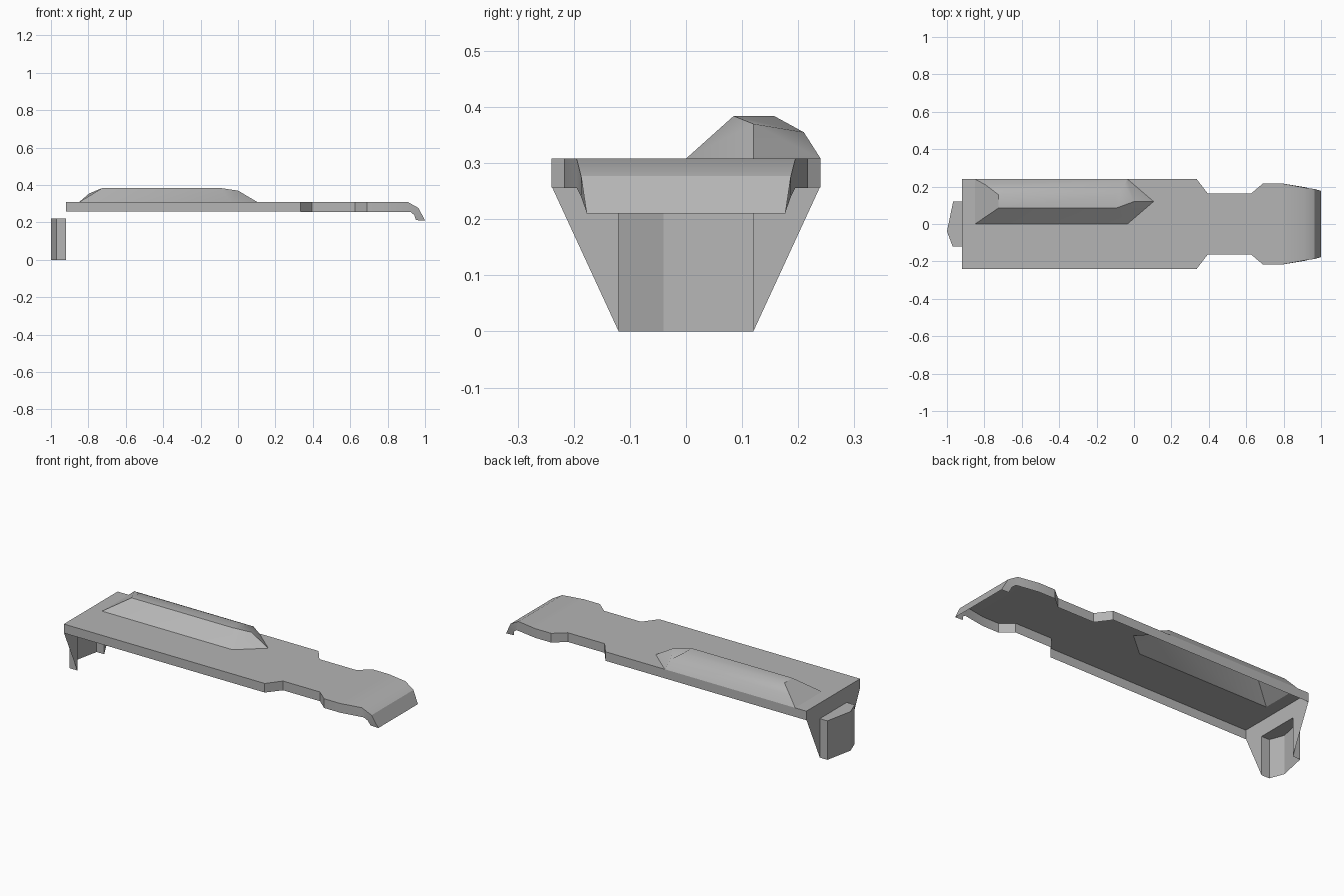
import bpy, bmesh, math
from mathutils import Vector

if "Cube" in bpy.data.objects:
    bpy.data.objects.remove(bpy.data.objects["Cube"])

T, B, W, BACK = 0.308, 0.26, 0.24, -0.92

# Dark grey finish
grey = bpy.data.materials.new("dark_grey")
grey.diffuse_color = (0.46, 0.46, 0.46, 1)
grey.use_nodes = True
grey.node_tree.nodes["Principled BSDF"].inputs["Base Color"].default_value = grey.diffuse_color


def shell(name, polys, outward):
    """Open sheet from polygons; the first polygon faces 'outward'."""
    bm = bmesh.new()
    cache = {}

    def vert(p):
        key = tuple(round(c, 4) for c in p)
        if key not in cache:
            cache[key] = bm.verts.new(key)
        return cache[key]

    faces = [bm.faces.new([vert(p) for p in poly]) for poly in polys]
    bmesh.ops.recalc_face_normals(bm, faces=faces)
    bm.normal_update()
    if faces[0].normal.dot(Vector(outward)) < 0:
        bmesh.ops.reverse_faces(bm, faces=faces)
    me = bpy.data.meshes.new(name)
    bm.to_mesh(me)
    bm.free()
    me.materials.append(grey)
    ob = bpy.data.objects.new(name, me)
    bpy.context.collection.objects.link(ob)
    bpy.ops.object.select_all(action='DESELECT')
    ob.select_set(True)
    bpy.context.view_layer.objects.active = ob
    bpy.ops.object.shade_smooth_by_angle(angle=math.radians(32))
    return ob


# Bulge key points: base outline, then crest
a0, a1 = (-0.85, 0, T), (-0.85, W, T)
b0, b1 = (-0.035, 0, T), (-0.035, W, T)
tip, nose = (0.105, 0.12, T), (0.0, 0.12, 0.37)
s0, s1, s2 = (-0.725, 0.085, 0.384), (-0.725, 0.157, 0.384), (-0.795, 0.21, 0.355)
e0, e1, e2 = (-0.095, 0.085, 0.384), (-0.095, 0.157, 0.384), (-0.05, 0.21, 0.355)

# Cover: top sheet (open under the bulge) with side skirts and curled tail
# station: top x, half width, top z, skirt bottom x, skirt bottom z
stations = [
    (BACK, W, T, BACK, B - 0.003), (0.335, W, T, 0.335, B - 0.003),
    (0.395, 0.162, T, 0.395, 0.256), (0.625, 0.162, T, 0.625, 0.256),
    (0.69, 0.217, T, 0.69, 0.256), (0.79, 0.217, T, 0.79, 0.256),
    (0.91, 0.195, T, 0.922, 0.256), (0.965, 0.187, 0.277, 0.942, 0.24),
    (1.0, 0.177, 0.21, 0.952, 0.212)]
x1 = stations[1][0]
cover = [[(BACK, -W, T), (x1, -W, T), (x1, W, T), b1, tip, b0, a0, a1, (BACK, W, T)]]
for i, (p, q) in enumerate(zip(stations, stations[1:])):
    if i > 0:
        cover.append([(p[0], -p[1], p[2]), (q[0], -q[1], q[2]),
                      (q[0], q[1], q[2]), (p[0], p[1], p[2])])
    for s in (-1, 1):
        top = [(p[0], s * p[1], p[2]), (q[0], s * q[1], q[2])]
        if i == 0 and s == 1:
            top = [(BACK, W, T), a1, b1, (x1, W, T)]
        cover.append(top + [(q[3], s * q[1], q[4]), (p[3], s * p[1], p[4])])
shell("cover", cover, (0, 0, 1))

# Offset raised bulge
shell("raised_bulge", [
    [s0, e0, e1, s1], [s1, e1, e2, s2], [s2, e2, b1, a1],
    [a0, b0, e0, s0], [b0, tip, nose, e0], [a0, s0, s1, s2, a1],
    [e0, nose, e2, e1], [nose, tip, b1, e2]], (0, 0, 1))

# Rear plate with an opening for the latch
half = [(W, T), (W, B), (0.12, 0), (0.12, 0.22)]
outline = half + [(-y, z) for y, z in reversed(half)]
shell("rear_plate", [[(BACK, y, z) for y, z in outline]], (-1, 0, 0))

# Latch housing: hollow pocket, open towards the front and below
pocket = [(BACK, 0.12), (-0.967, 0.12), (-1.0, -0.04), (-0.97, -0.12), (BACK, -0.12)]
H = 0.22
latch = [[(x, y, H) for x, y in pocket]]
for (xa, ya), (xb, yb) in zip(pocket, pocket[1:]):
    latch.append([(xa, ya, H), (xb, yb, H), (xb, yb, 0), (xa, ya, 0)])
shell("latch_housing", latch, (0, 0, 1))
